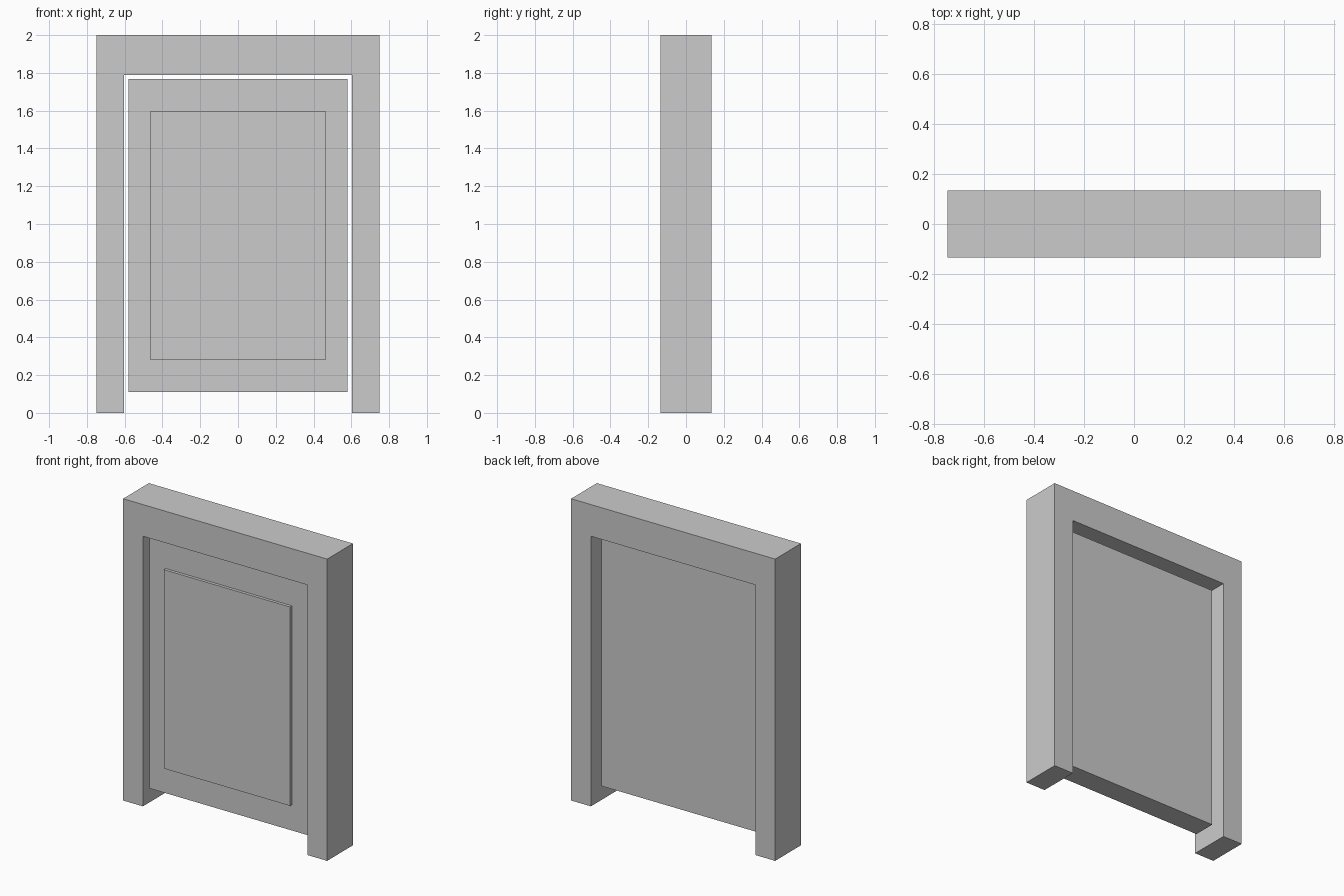
import bpy, bmesh

if "Cube" in bpy.data.objects:
    bpy.data.objects.remove(bpy.data.objects["Cube"])


def extrude_profile(name, outline, y_front, y_back):
    """Solid from an (x, z) outline, extruded along y."""
    bm = bmesh.new()
    face = bm.faces.new([bm.verts.new((x, y_front, z)) for x, z in outline])
    grown = bmesh.ops.extrude_face_region(bm, geom=[face])["geom"]
    moved = [g for g in grown if isinstance(g, bmesh.types.BMVert)]
    bmesh.ops.translate(bm, verts=moved, vec=(0, y_back - y_front, 0))
    bmesh.ops.recalc_face_normals(bm, faces=bm.faces)
    mesh = bpy.data.meshes.new(name)
    bm.to_mesh(mesh)
    bm.free()
    obj = bpy.data.objects.new(name, mesh)
    bpy.context.collection.objects.link(obj)
    return obj


def rectangle(half_width, bottom, top):
    return [(-half_width, bottom), (half_width, bottom),
            (half_width, top), (-half_width, top)]


# Door frame: two posts and a lintel in one piece
W, INNER, HEAD, TOP = 0.748, 0.603, 1.79, 2.0
half = [(INNER, HEAD), (INNER, 0), (W, 0), (W, TOP)]
extrude_profile("door_frame", half + [(-x, z) for x, z in reversed(half)],
                -0.135, 0.135)

# Door leaf, hung with a small gap inside the frame
extrude_profile("door_leaf", rectangle(0.58, 0.11, 1.768), -0.096, 0.055)

# Raised panel on the front of the leaf
extrude_profile("raised_panel", rectangle(0.463, 0.281, 1.599), -0.116, -0.09)
